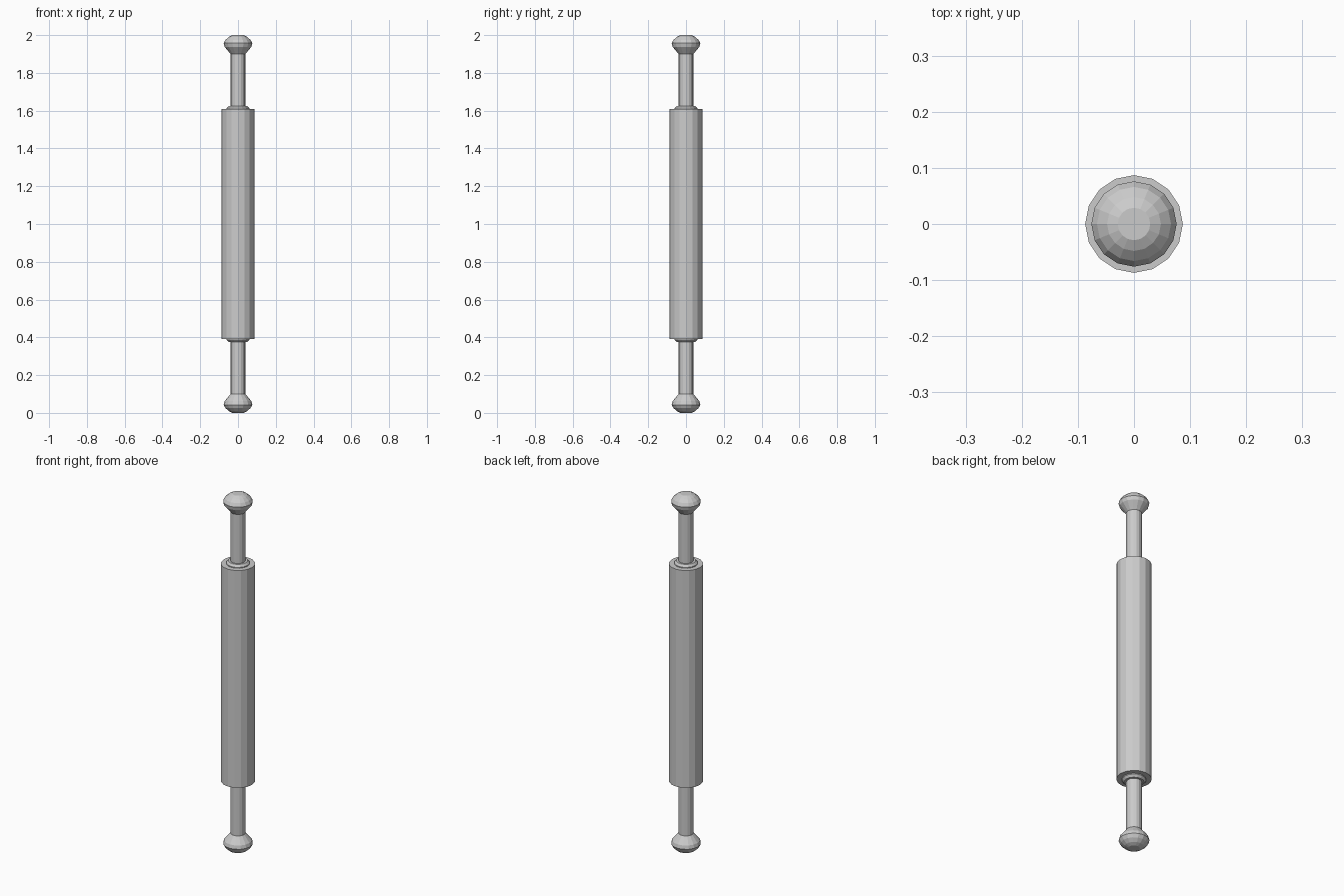
import bpy, bmesh
from math import cos, sin, pi

if "Cube" in bpy.data.objects:
    bpy.data.objects.remove(bpy.data.objects["Cube"])

SIDES = 16
MID = 1.0  # mirror height of the pin


def lathe(name, profile, flip=False):
    """Closed flat-shaded solid from (radius, height above middle) points."""
    bm = bmesh.new()
    rings = []
    for r, h in profile:
        z = MID - h if flip else MID + h
        rings.append([bm.verts.new((r * cos(2 * pi * i / SIDES),
                                    r * sin(2 * pi * i / SIDES), z))
                      for i in range(SIDES)])
    for a, b in zip(rings, rings[1:]):
        for i in range(SIDES):
            j = (i + 1) % SIDES
            bm.faces.new((a[i], a[j], b[j], b[i]))
    bm.faces.new(rings[0])
    bm.faces.new(rings[-1])
    bmesh.ops.recalc_face_normals(bm, faces=bm.faces)
    mesh = bpy.data.meshes.new(name)
    bm.to_mesh(mesh)
    bm.free()
    obj = bpy.data.objects.new(name, mesh)
    bpy.context.collection.objects.link(obj)
    return obj


# Main roller
lathe("roller", [(0.087, -0.608), (0.087, 0.608)])

# Stepped collar, thin rod and rounded knob at each end
collar = [(0.06, 0.60), (0.06, 0.613), (0.05, 0.625), (0.038, 0.625)]
rod = [(0.039, 0.615), (0.039, 0.91)]
knob = [(0.038, 0.898), (0.046, 0.908), (0.071, 0.938), (0.076, 0.957),
        (0.066, 0.975), (0.048, 0.991), (0.029, 1.0)]
for end, flip in (("upper", False), ("lower", True)):
    lathe(end + "_collar", collar, flip)
    lathe(end + "_rod", rod, flip)
    lathe(end + "_knob", knob, flip)
